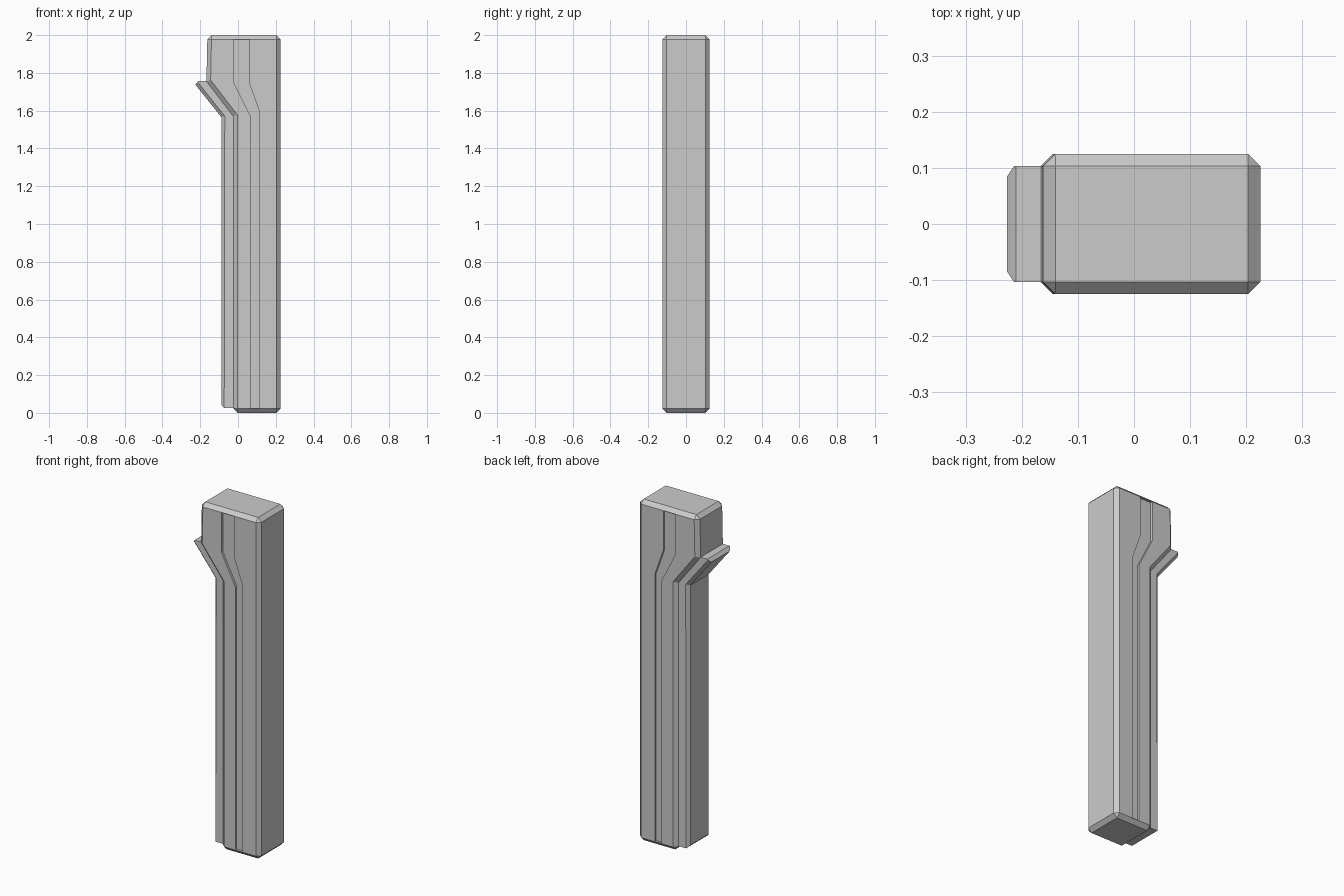
import bpy, bmesh

if "Cube" in bpy.data.objects:
    bpy.data.objects.remove(bpy.data.objects["Cube"])


def prism(name, pts, y0, y1, bevel_size=0.0, keep=None):
    """Extrude an x-z outline from y0 to y1; chamfer the edges picked by keep."""
    bm = bmesh.new()
    face = bm.faces.new([bm.verts.new((x, y0, z)) for x, z in pts])
    ext = bmesh.ops.extrude_face_region(bm, geom=[face])
    for v in ext["geom"]:
        if isinstance(v, bmesh.types.BMVert):
            v.co.y = y1
    bmesh.ops.recalc_face_normals(bm, faces=bm.faces)
    if bevel_size:
        edges = [e for e in bm.edges if keep(e)]
        bmesh.ops.bevel(bm, geom=edges, offset=bevel_size, offset_type='OFFSET',
                        segments=1, affect='EDGES')
    bmesh.ops.recalc_face_normals(bm, faces=bm.faces)
    mesh = bpy.data.meshes.new(name)
    bm.to_mesh(mesh)
    bm.free()
    obj = bpy.data.objects.new(name, mesh)
    bpy.context.collection.objects.link(obj)
    return obj


# Main body: wide head, sloped neck, slim lower part
body = prism("body", [(-0.025, 0), (0.225, 0), (0.225, 2), (-0.162, 2),
                      (-0.167, 1.755), (-0.025, 1.57)],
             -0.125, 0.125, 0.022, lambda e: e.calc_face_angle() > 1.3)

# Shallow groove following the bend on both broad faces
groove = [(0.07, 0.024), (0.115, 0.024), (0.115, 1.59), (0.06, 1.745),
          (0.06, 1.978), (-0.02, 1.978), (-0.02, 1.745), (0.07, 1.565)]
for label, side in (("front", -1), ("back", 1)):
    cutter = prism(label + "_groove_cutter", groove, side * 0.112, side * 0.2)
    cutter.hide_render = True
    cutter.hide_viewport = True
    mod = body.modifiers.new(label + "_groove", 'BOOLEAN')
    mod.operation = 'DIFFERENCE'
    mod.solver = 'EXACT'
    mod.object = cutter

# Edge strip with a flared lip, chamfered on its outer side
outer = [(-0.21, 1.757), (-0.226, 1.738), (-0.088, 1.565), (-0.088, 0.04),
         (-0.073, 0.025)]
inner = [(0.0, 0.025), (0.0, 1.57), (-0.145, 1.757)]


def outer_rim(e):
    a, b = (v.co for v in e.verts)
    if abs(a.y - b.y) > 0.01:
        return False
    on_path = [any(abs(c.x - x) < 1e-4 and abs(c.z - z) < 1e-4
                   for x, z in outer[1:4]) for c in (a, b)]
    return all(on_path)


prism("edge_strip", outer + inner, -0.103, 0.103, 0.018, outer_rim)
